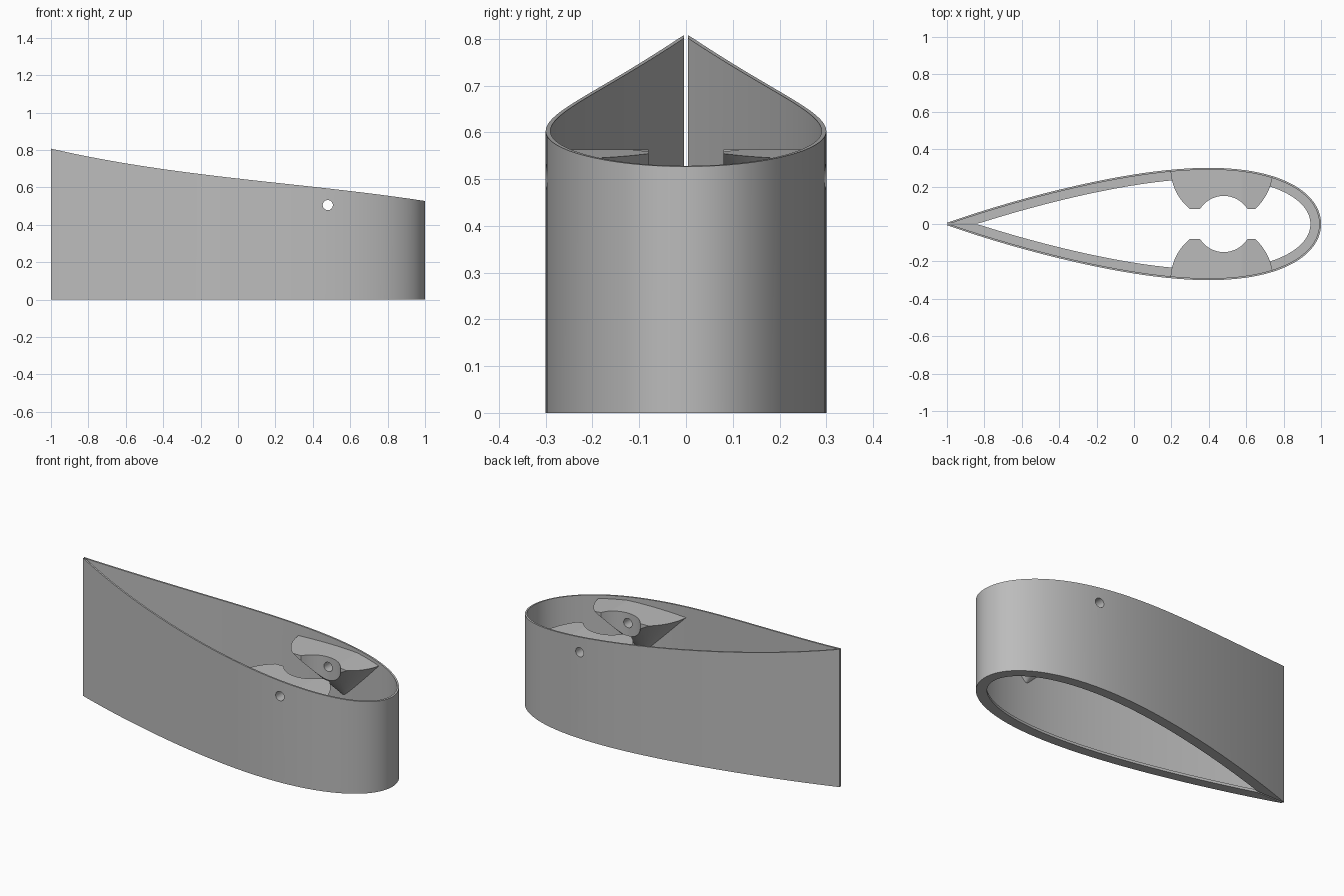
import bpy, bmesh, math
from mathutils import Matrix

if "Cube" in bpy.data.objects:
    bpy.data.objects.remove(bpy.data.objects["Cube"], do_unlink=True)

grey = bpy.data.materials.new("plain grey")
grey.use_nodes = True
grey.diffuse_color = (0.5, 0.5, 0.5, 1)
grey.node_tree.nodes["Principled BSDF"].inputs["Base Color"].default_value = (0.5, 0.5, 0.5, 1)

WALL, LIP, LIP_HEIGHT, SLIT = 0.01, 0.057, 0.015, 0.004
HUB_X, HOLE_Z, HOLE_R = 0.48, 0.505, 0.027
SHELF_Z, CONE_Y, CONE_R = 0.563, 0.3, 0.285


def half_width(x):
    """Symmetric foil thickness, nose at x = 1 and tail at x = -1."""
    c = min(max((1 - x) / 2, 0), 1)
    return 3 * (0.2969 * math.sqrt(c) - 0.126 * c - 0.3516 * c**2 + 0.2843 * c**3 - 0.1015 * c**4)


def rim_height(x):
    """Sloping top edge."""
    return 0.647 - 0.114 * x + 0.02 * x * x - 0.026 * x**3


def new_object(name, bm):
    bmesh.ops.recalc_face_normals(bm, faces=bm.faces)
    mesh = bpy.data.meshes.new(name)
    bm.to_mesh(mesh)
    bm.free()
    mesh.materials.append(grey)
    ob = bpy.data.objects.new(name, mesh)
    bpy.context.collection.objects.link(ob)
    return ob


def loft(name, sections):
    """Skin a row of equal closed sections and cap both ends."""
    bm = bmesh.new()
    rows = [[bm.verts.new(p) for p in s] for s in sections]
    for a, b in zip(rows, rows[1:]):
        for i in range(len(a)):
            j = (i + 1) % len(a)
            bm.faces.new((a[i], a[j], b[j], b[i]))
    bm.faces.new(rows[0])
    bm.faces.new(rows[-1])
    return new_object(name, bm)


def cone(name, r1, r2, depth, matrix):
    bm = bmesh.new()
    bmesh.ops.create_cone(bm, cap_ends=True, segments=96, radius1=r1, radius2=r2,
                          depth=depth, matrix=matrix)
    bmesh.ops.remove_doubles(bm, verts=bm.verts, dist=1e-5)
    ob = new_object(name, bm)
    ob.hide_render = True
    return ob


def boolean(ob, cutter, operation):
    mod = ob.modifiers.new("cut", 'BOOLEAN')
    mod.object, mod.operation, mod.solver = cutter, operation, 'EXACT'
    bpy.context.view_layer.objects.active = ob
    bpy.ops.object.modifier_apply(modifier=mod.name)


# Foil outline from the tail, round the nose and back to the tail
N = 90
outline = []
for i in range(-N, N + 1):
    x = math.cos(math.pi * i / N)
    outline.append((x, math.copysign(half_width(x), i) if i else 0.0))


def inset(i, dist):
    """Outline point moved inwards, kept clear of the tail slit."""
    x, y = outline[i]
    if i in (0, 2 * N):
        return -1.0, math.copysign(SLIT, y)
    (x0, y0), (x1, y1) = outline[i - 1], outline[i + 1]
    tx, ty = x1 - x0, y1 - y0
    length = math.hypot(tx, ty)
    px, py = x - ty / length * dist, y + tx / length * dist
    if i == N:
        return px, 0.0
    side = 1 if i > N else -1
    return px, side * max(side * py, SLIT if px < 0 else 0)


# Thin shell with a flat lip along its lower edge
sections = []
for i, (x, y) in enumerate(outline):
    wx, wy = inset(i, WALL)
    lx, ly = inset(i, LIP)
    sections.append([(x, y, 0), (x, y, rim_height(x)), (wx, wy, rim_height(wx)),
                     (wx, wy, LIP_HEIGHT), (lx, ly, LIP_HEIGHT), (lx, ly, 0)])
shell = loft("foil_shell", sections)

# Cross hole cutter
hole = cone("hole_cutter", HOLE_R, HOLE_R, 1,
            Matrix.Translation((HUB_X, 0, HOLE_Z)) @ Matrix.Rotation(math.pi / 2, 4, 'X'))
boolean(shell, hole, 'DIFFERENCE')
parts = [shell]

# Two cone-bottomed brackets with a round notch between them
for side, name in ((-1, "front_bracket"), (1, "back_bracket")):
    sections = []
    for i in range(81):
        x = 0.16 + 0.64 * i / 80
        near = math.sqrt(max(0.15**2 - (x - HUB_X)**2, 0.08**2)) * side
        far = (half_width(x) - WALL * 0.6) * side
        top = min(SHELF_Z, rim_height(x) - 0.02)
        sections.append([(x, near, 0.2), (x, far, 0.2), (x, far, top), (x, near, top)])
    bracket = loft(name, sections)
    height = CONE_R + 0.05
    body = cone("bracket_cone", 0, height, height,
                Matrix.Translation((HUB_X, CONE_Y * side, SHELF_Z + 0.05 - height / 2)))
    boolean(bracket, body, 'INTERSECT')
    boolean(bracket, hole, 'DIFFERENCE')
    bpy.data.objects.remove(body, do_unlink=True)
    parts.append(bracket)
bpy.data.objects.remove(hole, do_unlink=True)

# Smooth curved walls with sharp edges
bpy.ops.object.select_all(action='DESELECT')
for ob in parts:
    ob.select_set(True)
bpy.context.view_layer.objects.active = shell
bpy.ops.object.shade_smooth_by_angle(angle=math.radians(30))
